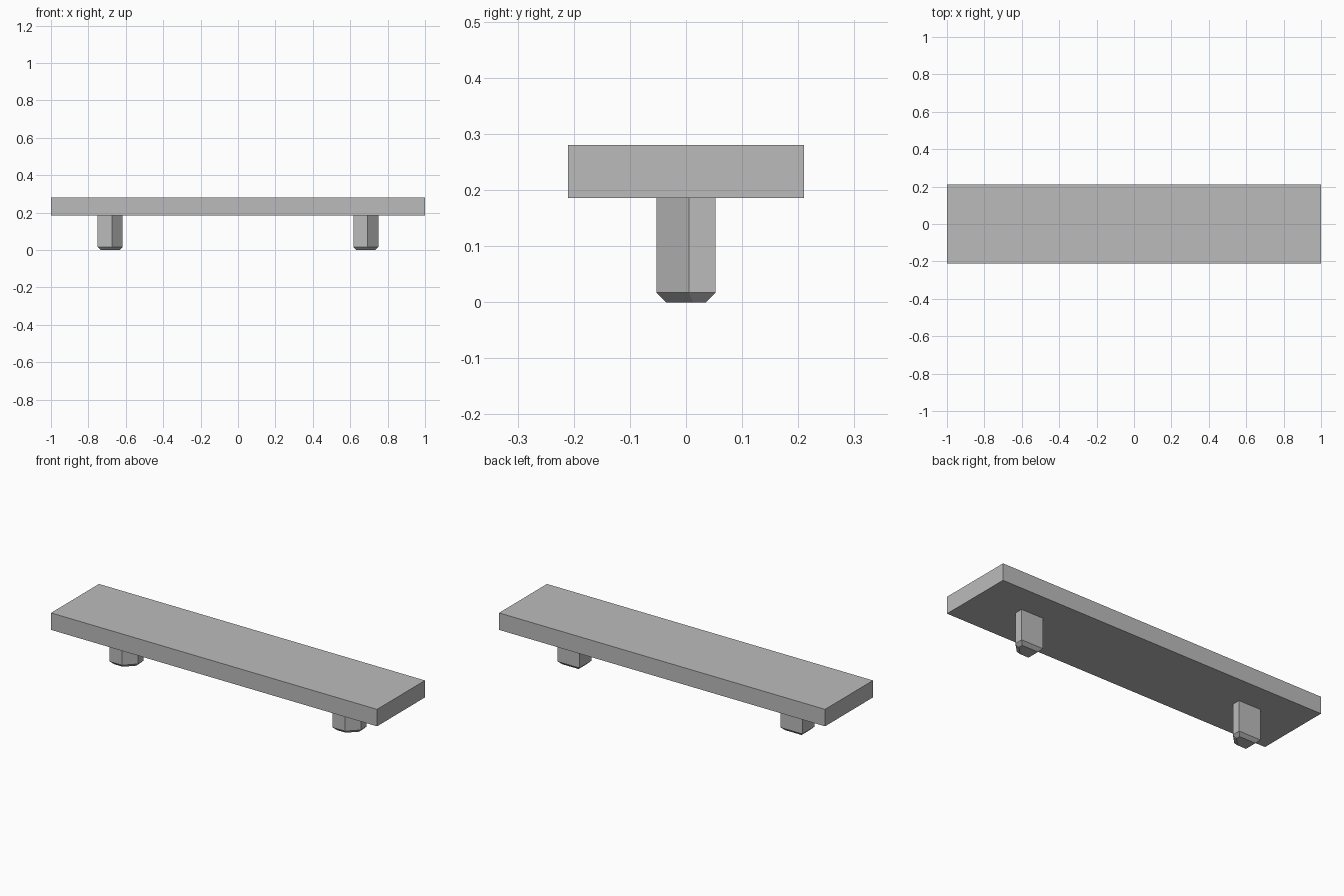
import bpy
import bmesh

cube = bpy.data.objects.get("Cube")
if cube:
    bpy.data.objects.remove(cube, do_unlink=True)

# Single plain grey
GREY = (0.5, 0.5, 0.5, 1.0)
grey = bpy.data.materials.new("plain_grey")
grey.diffuse_color = GREY
grey.use_nodes = True
grey.node_tree.nodes["Principled BSDF"].inputs["Base Color"].default_value = GREY


def prism(name, outline, bottom, top, location=(0, 0, 0), foot_bevel=0):
    """Extrude an outline upwards, optionally bevelling its lower rim."""
    bm = bmesh.new()
    base = bm.faces.new([bm.verts.new((x, y, bottom)) for x, y in outline])
    result = bmesh.ops.extrude_face_region(bm, geom=[base], use_keep_orig=True)
    for item in result["geom"]:
        if isinstance(item, bmesh.types.BMVert):
            item.co.z = top
    if foot_bevel:
        rim = [e for e in bm.edges if all(v.co.z == e.verts[0].co.z and v.co.z < top - foot_bevel
                                          for v in e.verts)]
        bmesh.ops.bevel(bm, geom=rim, offset=foot_bevel, offset_type='OFFSET',
                        segments=1, profile=0.5, affect='EDGES')
    bmesh.ops.recalc_face_normals(bm, faces=bm.faces)
    mesh = bpy.data.meshes.new(name)
    bm.to_mesh(mesh)
    bm.free()
    mesh.materials.append(grey)
    obj = bpy.data.objects.new(name, mesh)
    obj.location = location
    bpy.context.collection.objects.link(obj)
    return obj


# Flat board
HALF_X, HALF_Y = 1.0, 0.21
UNDERSIDE, TOP = 0.186, 0.28
prism("board", [(-HALF_X, -HALF_Y), (HALF_X, -HALF_Y), (HALF_X, HALF_Y), (-HALF_X, HALF_Y)],
      UNDERSIDE, TOP)

# Two identical legs: blocks with one cut corner and a bevelled foot
LEG_X, LEG_Y, CUT = 0.067, 0.0525, 0.058
leg_outline = [(-LEG_X, -LEG_Y), (LEG_X - CUT, -LEG_Y), (LEG_X, CUT - LEG_Y),
               (LEG_X, LEG_Y), (-LEG_X, LEG_Y)]
for side, x in (("left", 0.684), ("right", -0.684)):
    prism(f"{side}_leg", leg_outline, 0, UNDERSIDE, (x, 0, 0), foot_bevel=0.017)
